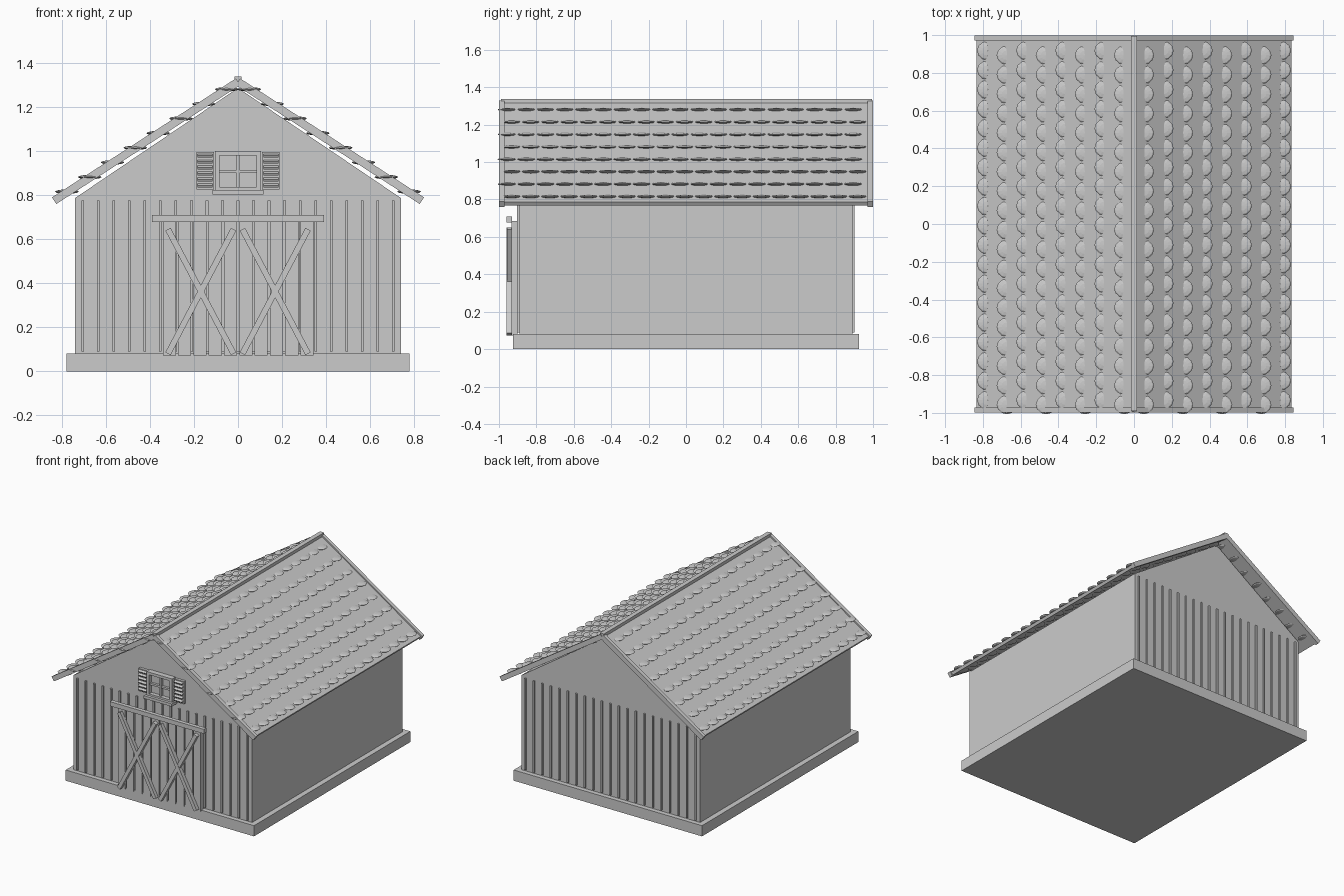
import bpy, bmesh
from math import atan2, hypot
from mathutils import Matrix, Vector

if "Cube" in bpy.data.objects:
    bpy.data.objects.remove(bpy.data.objects["Cube"])


def finish(bm, name):
    me = bpy.data.meshes.new(name)
    bm.to_mesh(me)
    bm.free()
    ob = bpy.data.objects.new(name, me)
    bpy.context.collection.objects.link(ob)
    return ob


def add_box(bm, x0, x1, y0, y1, z0, z1, m=Matrix()):
    c = Vector(((x0 + x1) / 2, (y0 + y1) / 2, (z0 + z1) / 2))
    s = Matrix.Diagonal((x1 - x0, y1 - y0, z1 - z0, 1))
    bmesh.ops.create_cube(bm, size=1, matrix=m @ Matrix.Translation(c) @ s)


def add_bar(bm, a, b, width, y0, y1):
    """Board running between two (x, z) points."""
    dx, dz = b[0] - a[0], b[1] - a[1]
    h = hypot(dx, dz) / 2
    m = Matrix.Translation(((a[0] + b[0]) / 2, 0, (a[1] + b[1]) / 2)) @ Matrix.Rotation(-atan2(dz, dx), 4, 'Y')
    add_box(bm, -h, h, y0, y1, -width / 2, width / 2, m)


def boxes(name, items):
    bm = bmesh.new()
    for it in items:
        add_box(bm, *it)
    return finish(bm, name)


# Foundation
boxes("foundation", [(-.78, .78, -.925, .925, 0, .08)])

# Walls with gable ends
bm = bmesh.new()
outline = [(-.74, .08), (.74, .08), (.74, .787), (0, 1.287), (-.74, .787)]
f = bm.faces.new([bm.verts.new((x, -.89, z)) for x, z in outline])
r = bmesh.ops.extrude_face_region(bm, geom=[f])
bmesh.ops.translate(bm, vec=(0, 1.78, 0), verts=[v for v in r['geom'] if isinstance(v, bmesh.types.BMVert)])
bmesh.ops.recalc_face_normals(bm, faces=bm.faces)
finish(bm, "walls")

# Vertical battens, front and back
for name, y0, y1 in (("front_battens", -.904, -.885), ("back_battens", .885, .9)):
    boxes(name, [(.0705 * i - .006, .0705 * i + .006, y0, y1, .09, .775) for i in range(-10, 11)])

# Roof slopes, barge boards and ridge
TOP, EAVE = (0, 1.315), (.835, .775)
roof, barge = bmesh.new(), bmesh.new()
for s in (-1, 1):
    add_bar(roof, (0, 1.313), (s * .828, .778), .022, -.975, .975)
    for y in (-.985, .985):
        add_bar(barge, TOP, (s * EAVE[0], EAVE[1]), .036, y - .014, y + .014)
finish(roof, "roof_slopes")
finish(barge, "barge_boards")
boxes("ridge_cap", [(-.017, .017, -.99, .995, 1.305, 1.338)])

# Flat rounded shingles in staggered rows
bm = bmesh.new()
for row in range(8):
    for n in range(19):
        y = -.945 + .1028 * n + (.012 if row % 2 == 0 else -.012)
        for s in (-1, 1):
            m = (Matrix.Translation((s * (.777 - .1036 * row), y, .816 + .0664 * row))
                 @ Matrix.Diagonal((.054, .05, .01, 1)))
            bmesh.ops.create_uvsphere(bm, u_segments=12, v_segments=6, radius=1, matrix=m)
finish(bm, "shingles")

# Barn doors: planks, cross braces, header rail
boxes("door_planks", [(.0695 * i + .006, .0695 * (i + 1) - .004, -.932, -.9, .072, .685) for i in range(-5, 5)])
bm = bmesh.new()
for s in (-1, 1):
    add_bar(bm, (s * .02, .645), (s * .318, .08), .027, -.96, -.932)
    add_bar(bm, (s * .02, .08), (s * .318, .645), .027, -.958, -.93)
finish(bm, "door_braces")
boxes("door_header", [(-.39, .39, -.96, -.93, .677, .71)])

# Gable window: frame, bars, pane, sill
boxes("window_frame", [
    (-.105, -.085, -.93, -.885, .82, 1), (.085, .105, -.93, -.885, .82, 1),
    (-.085, .085, -.93, -.885, .98, 1), (-.085, .085, -.93, -.885, .82, .838)])
boxes("window_bars", [(-.007, .007, -.92, -.885, .838, .98), (-.085, .085, -.918, -.885, .9, .914)])
boxes("window_pane", [(-.086, .086, -.9, -.885, .83, .99)])
boxes("window_sill", [(-.116, .116, -.95, -.885, .803, .824)])

# Louvred shutters
bm = bmesh.new()
for s in (-1, 1):
    x0, x1 = sorted((s * .11, s * .188))
    add_box(bm, x0, x1, -.91, -.885, .825, .995)
    for i in range(6):
        m = Matrix.Translation((s * .149, -.912, .846 + .027 * i)) @ Matrix.Rotation(.5, 4, 'X')
        add_box(bm, -.034, .034, -.012, .012, -.005, .005, m)
finish(bm, "window_shutters")
